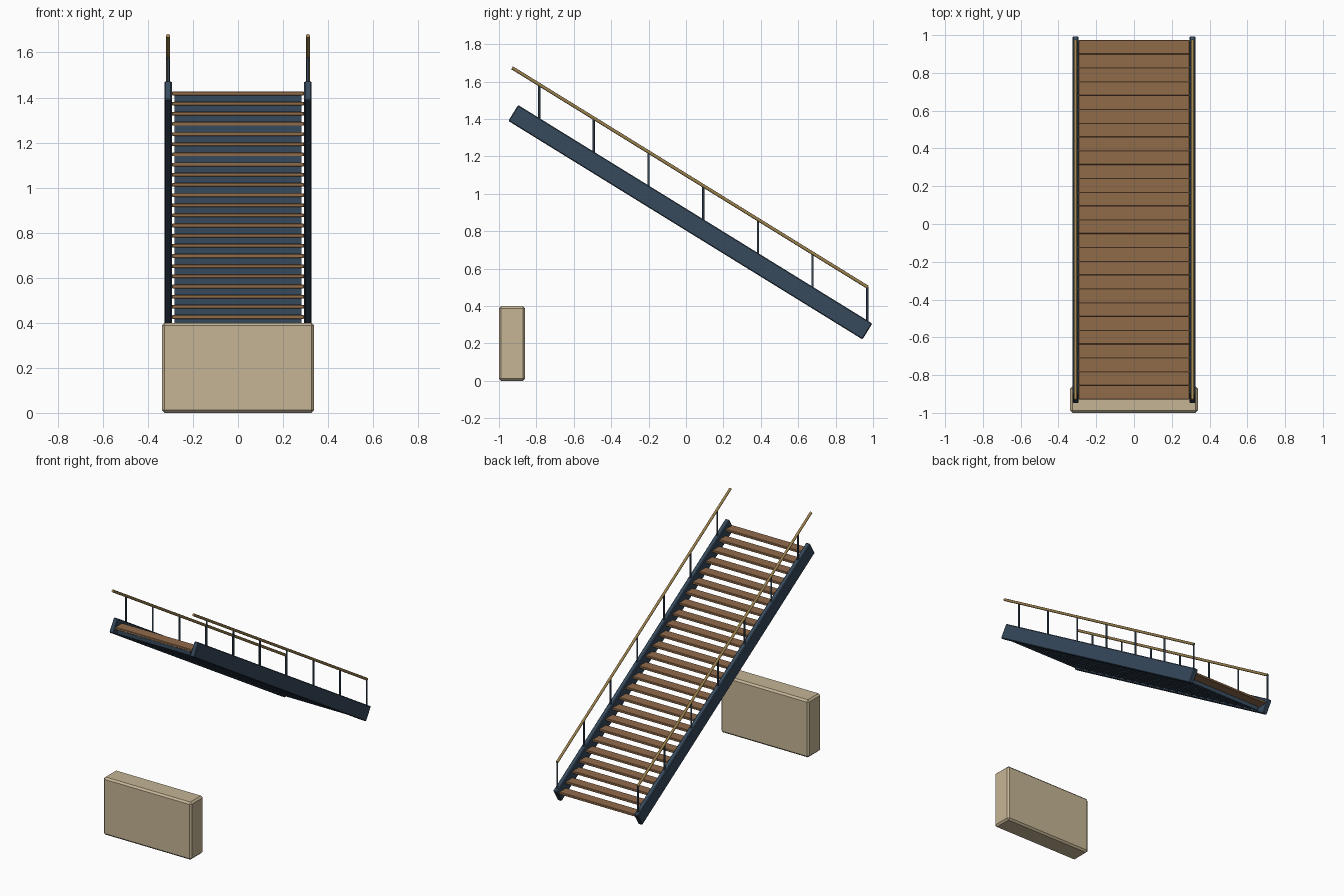
import bpy, math
from mathutils import Vector

cube = bpy.data.objects.get("Cube")
if cube:
    bpy.data.objects.remove(cube, do_unlink=True)


def material(name, color):
    m = bpy.data.materials.new(name)
    m.use_nodes = True
    m.diffuse_color = (*color, 1)
    m.node_tree.nodes["Principled BSDF"].inputs["Base Color"].default_value = (*color, 1)
    return m


STONE = material("beige stone", (0.56, 0.46, 0.30))
NAVY = material("navy steel", (0.038, 0.068, 0.108))
WOOD = material("brown wood", (0.28, 0.147, 0.068))
BRASS = material("brass", (0.33, 0.22, 0.075))


def box(name, center, size, mat, bevel=0.0, tilt=0.0):
    bpy.ops.mesh.primitive_cube_add(size=1, location=center, rotation=(tilt, 0, 0))
    ob = bpy.context.object
    ob.name = name
    ob.scale = size
    bpy.ops.object.transform_apply(location=False, rotation=False, scale=True)
    ob.data.materials.append(mat)
    if bevel:
        mod = ob.modifiers.new("edge", "BEVEL")
        mod.width = bevel
        mod.segments = 1
    return ob


def rod(name, a, b, radius, mat, sides=10):
    a, b = Vector(a), Vector(b)
    d = b - a
    bpy.ops.mesh.primitive_cylinder_add(vertices=sides, radius=radius, depth=d.length,
                                        location=(a + b) / 2)
    ob = bpy.context.object
    ob.name = name
    ob.rotation_euler = d.to_track_quat("Z", "Y").to_euler()
    ob.data.materials.append(mat)
    bpy.ops.object.shade_smooth_by_angle(angle=math.radians(50))
    return ob


# Flight layout: the steps climb toward the front
STEPS, RUN, RISE = 26, 0.0731, 0.0451
TOP_Y, TOP_Z = -0.891, 1.418
THICK = 0.016
SLOPE = RISE / RUN
PITCH = math.atan(SLOPE)


def rail_z(y):
    return 1.1 - SLOPE * y


# Base block
box("base_block", (0, -0.93, 0.2), (0.676, 0.14, 0.4), STONE, 0.012)

# Treads, each with a plate hanging below it
for i in range(STEPS):
    y, z = TOP_Y + i * RUN, TOP_Z - i * RISE
    box(f"tread_{i + 1}", (0, y, z), (0.586, 0.074, THICK), WOOD, 0.002)
    gap = RISE - THICK
    box(f"riser_{i + 1}", (0, y - 0.03, z - RISE / 2), (0.563, 0.008, gap), NAVY)

# Stringers, handrails and posts on both sides
for side, sx in (("left", 1), ("right", -1)):
    x = sx * 0.31
    box(f"{side}_stringer", (x, 0.023, 0.848), (0.032, 2.225, 0.1), NAVY, 0.005, -PITCH)
    rod(f"{side}_handrail", (x, -0.93, rail_z(-0.93)), (x, 0.972, rail_z(0.972)),
        0.009, BRASS)
    for k in range(7):
        y = -0.785 + k * 4 * RUN
        rod(f"{side}_post_{k + 1}", (x, y, rail_z(y) - 0.2), (x, y, rail_z(y)),
            0.006, NAVY, 8)
